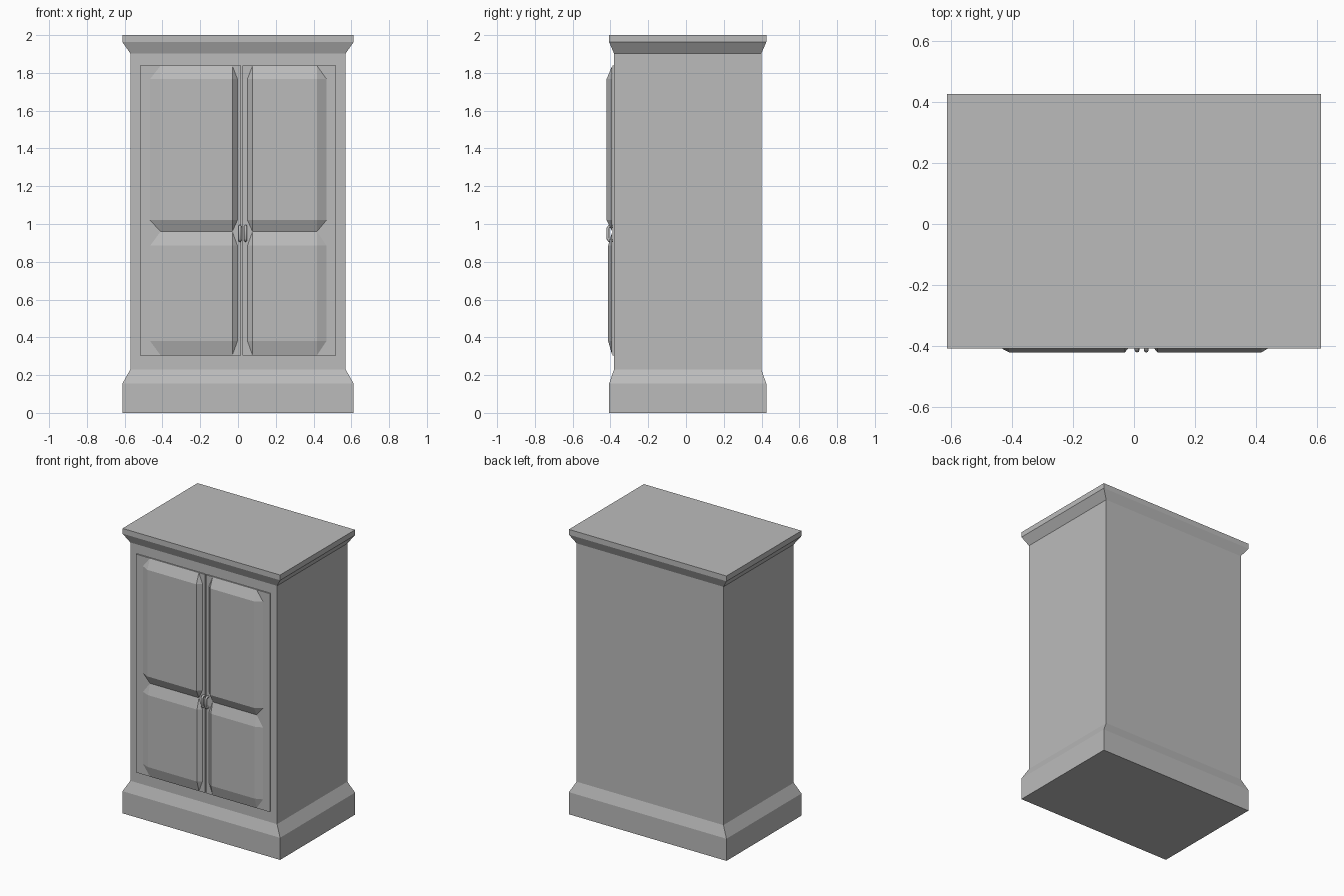
import bpy, bmesh

cube = bpy.data.objects.get("Cube")
if cube:
    bpy.data.objects.remove(cube, do_unlink=True)

grey = bpy.data.materials.new("plain grey")
grey.use_nodes = True
COLOUR = (0.5, 0.5, 0.5, 1)
grey.diffuse_color = COLOUR
grey.node_tree.nodes["Principled BSDF"].inputs["Base Color"].default_value = COLOUR

DOOR_Y = -0.39      # front of the door plates
BODY_Y = -0.381     # front of the carcass


def finish(name, bm):
    bmesh.ops.recalc_face_normals(bm, faces=bm.faces)
    mesh = bpy.data.meshes.new(name)
    bm.to_mesh(mesh)
    bm.free()
    mesh.materials.append(grey)
    obj = bpy.data.objects.new(name, mesh)
    bpy.context.collection.objects.link(obj)
    return obj


def box(name, x0, x1, y0, y1, z0, z1):
    bm = bmesh.new()
    bmesh.ops.create_cube(bm, size=1)
    for v in bm.verts:
        v.co = (x1 if v.co.x > 0 else x0,
                y1 if v.co.y > 0 else y0,
                z1 if v.co.z > 0 else z0)
    return finish(name, bm)


def cabinet(levels):
    """Stack rectangular rings of (height, half width, half depth)."""
    bm = bmesh.new()
    rings = []
    for z, hx, hy in levels:
        rings.append([bm.verts.new((sx * hx, 0.009 + sy * hy, z))
                      for sx, sy in ((-1, -1), (1, -1), (1, 1), (-1, 1))])
    for low, high in zip(rings, rings[1:]):
        for i in range(4):
            j = (i + 1) % 4
            bm.faces.new((low[i], low[j], high[j], high[i]))
    bm.faces.new(rings[0])
    bm.faces.new(rings[-1])
    return finish("cabinet_body", bm)


def raised_panel(name, xs, zs, front):
    """Three by three grid with the middle face pushed forward."""
    bm = bmesh.new()
    grid = [[bm.verts.new((x, front if i in (1, 2) and k in (1, 2) else DOOR_Y - 0.0005, z))
             for i, x in enumerate(xs)] for k, z in enumerate(zs)]
    for k in range(3):
        for i in range(3):
            q = [grid[k][i], grid[k][i + 1], grid[k + 1][i + 1], grid[k + 1][i]]
            if i != 1 and k != 1:
                # corners fold along the line that chamfers the panel
                if (i == 0) == (k == 0):
                    q = q[1:] + q[:1]
                bm.faces.new((q[0], q[1], q[2]))
                bm.faces.new((q[0], q[2], q[3]))
            else:
                bm.faces.new(q)
    obj = finish(name, bm)
    # the open sheet must face the front
    if obj.data.polygons[0].normal.y > 0:
        obj.data.flip_normals()
    return obj


def handle(name, x):
    """Small bow handle, bent from a round bar."""
    curve = bpy.data.curves.new(name, "CURVE")
    curve.dimensions = "3D"
    curve.bevel_depth = 0.008
    curve.bevel_resolution = 2
    curve.use_fill_caps = True
    path = [(DOOR_Y, 0.987), (-0.407, 0.987), (-0.413, 0.977),
            (-0.413, 0.923), (-0.407, 0.913), (DOOR_Y, 0.913)]
    spline = curve.splines.new("POLY")
    spline.points.add(len(path) - 1)
    for point, (y, z) in zip(spline.points, path):
        point.co = (x, y, z, 1)
    curve.materials.append(grey)
    obj = bpy.data.objects.new(name, curve)
    bpy.context.collection.objects.link(obj)


# carcass with flared plinth and cornice
cabinet([(0, 0.612, 0.416), (0.155, 0.612, 0.416), (0.23, 0.57, 0.39),
         (1.903, 0.57, 0.39), (1.963, 0.612, 0.416), (2, 0.612, 0.416)])

# doors with raised panels and handles
doors = {"right": ((-0.52, 0.015), (-0.465, -0.41, -0.03, -0.003), 0.01),
         "left": ((0.025, 0.52), (0.05, 0.077, 0.418, 0.468), 0.04)}
for side, (span, xs, hx) in doors.items():
    box(side + "_door", *span, DOOR_Y, BODY_Y + 0.01, 0.305, 1.838)
    raised_panel(side + "_upper_panel", xs, (0.96, 1.02, 1.768, 1.838), -0.42)
    raised_panel(side + "_lower_panel", xs, (0.305, 0.38, 0.885, 0.96), -0.412)
    handle(side + "_handle", hx)
